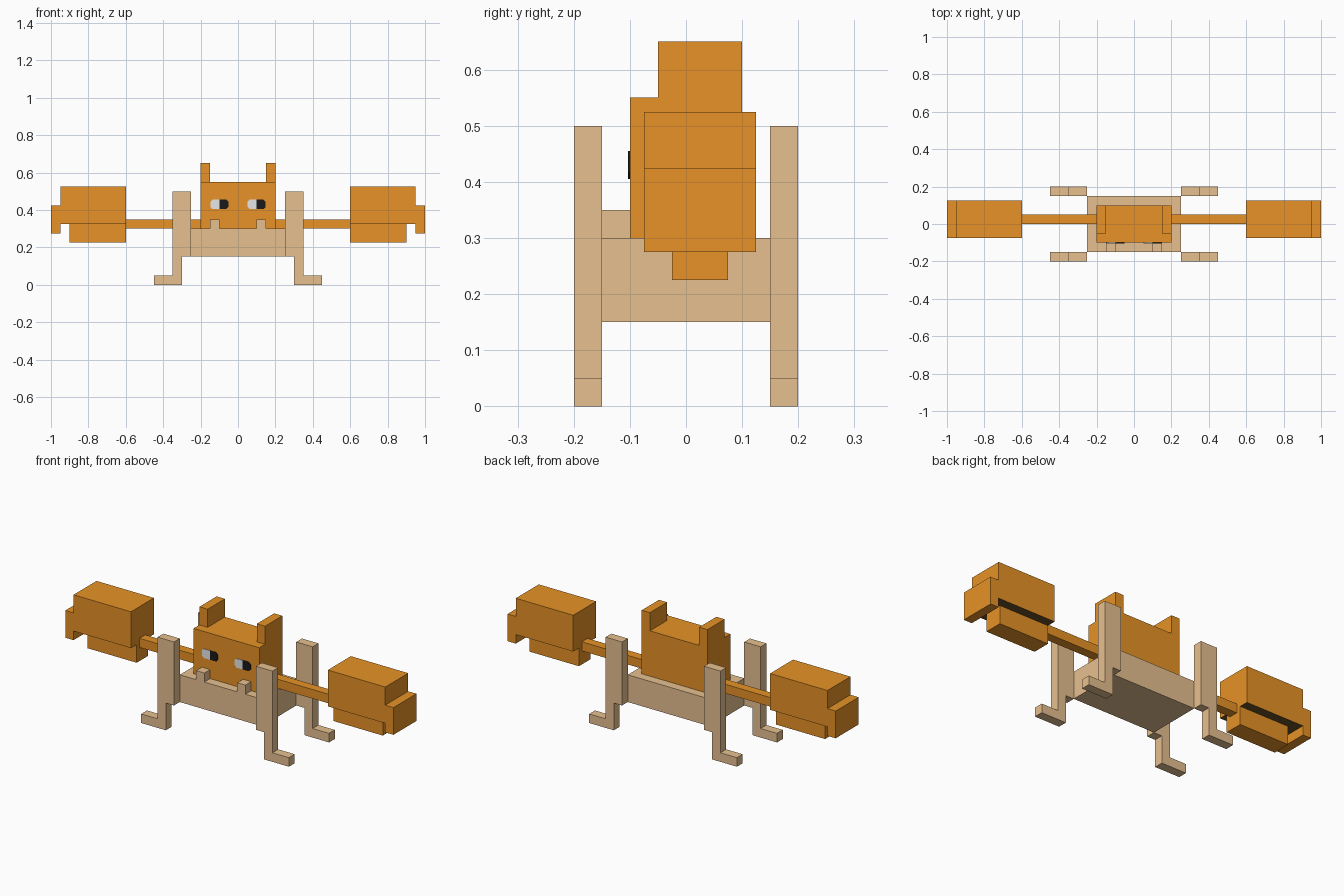
import bpy
import bmesh

cube = bpy.data.objects.get("Cube")
if cube:
    bpy.data.objects.remove(cube, do_unlink=True)


def make_material(name, color):
    mat = bpy.data.materials.new(name)
    mat.use_nodes = True
    mat.diffuse_color = (*color, 1)
    bsdf = next(n for n in mat.node_tree.nodes if n.type == 'BSDF_PRINCIPLED')
    bsdf.inputs["Base Color"].default_value = (*color, 1)
    return mat


orange = make_material("orange", (0.8, 0.29, 0.02))
tan = make_material("tan", (0.8, 0.53, 0.28))
white = make_material("eye white", (0.8, 0.8, 0.8))
black = make_material("black", (0.01, 0.01, 0.01))
brown = make_material("dark brown", (0.14, 0.08, 0.02))


def finish(name, bm, *mats):
    bmesh.ops.recalc_face_normals(bm, faces=bm.faces)
    mesh = bpy.data.meshes.new(name)
    bm.to_mesh(mesh)
    bm.free()
    for mat in mats:
        mesh.materials.append(mat)
    obj = bpy.data.objects.new(name, mesh)
    bpy.context.collection.objects.link(obj)
    return obj


def prism(name, outline, y0, y1, mat):
    """Extrude an x-z outline from y0 to y1."""
    bm = bmesh.new()
    face = bm.faces.new([bm.verts.new((x, y0, z)) for x, z in outline])
    moved = bmesh.ops.extrude_face_region(bm, geom=[face])["geom"]
    for v in moved:
        if isinstance(v, bmesh.types.BMVert):
            v.co.y = y1
    return finish(name, bm, mat)


def box(name, xs, ys, zs, mat):
    (x0, x1), (z0, z1) = xs, zs
    return prism(name, [(x0, z0), (x1, z0), (x1, z1), (x0, z1)], *ys, mat)


# Body and head
box("body", (-0.25, 0.25), (-0.15, 0.15), (0.15, 0.3), tan)
box("head", (-0.2, 0.2), (-0.1, 0.1), (0.3, 0.55), orange)

for side, s in (("left", 1), ("right", -1)):
    def span(a, b):
        return tuple(sorted((s * a, s * b)))

    # Ears and teeth
    box(side + "_ear", span(0.15, 0.2), (-0.05, 0.1), (0.55, 0.65), orange)
    box(side + "_tooth", span(0.1, 0.15), (-0.15, -0.1), (0.3, 0.35), tan)

    # Legs: thick thigh, thin shin and outward foot in one outline
    leg = [(0.25, 0.5), (0.25, 0.15), (0.3, 0.15), (0.3, 0), (0.45, 0),
           (0.45, 0.05), (0.35, 0.05), (0.35, 0.5)]
    leg = [(s * x, z) for x, z in leg]
    prism("front_leg_" + side, leg, -0.2, -0.15, tan)
    prism("back_leg_" + side, leg, 0.15, 0.2, tan)

    # Arm and oversized hand with a dark palm
    box(side + "_arm", span(0.2, 0.6), (0, 0.05), (0.3, 0.35), orange)
    hand = [(0.6, 0.325), (0.95, 0.325), (0.95, 0.275), (1, 0.275),
            (1, 0.425), (0.95, 0.425), (0.95, 0.525), (0.6, 0.525)]
    obj = prism(side + "_hand", [(s * x, z) for x, z in hand], -0.075, 0.125, orange)
    obj.data.materials.append(brown)
    for poly in obj.data.polygons:
        if poly.normal.z < -0.9 and poly.center.z > 0.3:
            poly.material_index = 1
    box(side + "_thumb", span(0.6, 0.9), (-0.025, 0.075), (0.225, 0.325), orange)

# Eyes: white half and pupil half, both looking the same way
for side, x in (("right", -0.1), ("left", 0.1)):
    for part, d, mat in (("eye_white", -1, white), ("pupil", 1, black)):
        half = [(0, 0.405), (0.037, 0.405), (0.048, 0.416),
                (0.048, 0.444), (0.037, 0.455), (0, 0.455)]
        prism(side + "_" + part, [(x + d * a, z) for a, z in half], -0.103, -0.1, mat)
